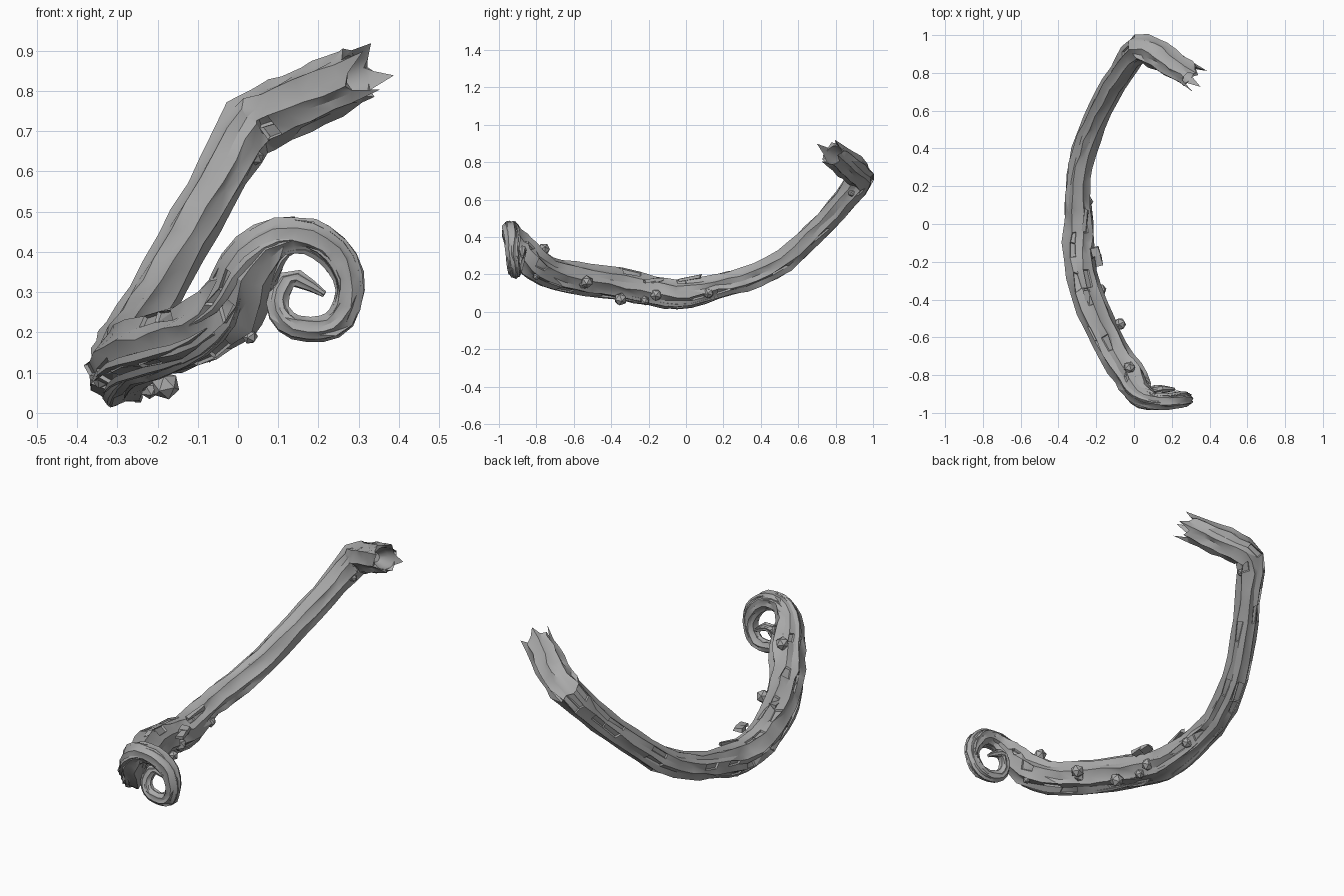
import bpy, bmesh, math, random
from mathutils import Vector, Matrix

if "Cube" in bpy.data.objects:
    bpy.data.objects.remove(bpy.data.objects["Cube"])

random.seed(7)
bark = bpy.data.materials.new("grey_bark")
bark.diffuse_color = (0.4, 0.4, 0.4, 1)
bark.use_nodes = True
bark.node_tree.nodes["Principled BSDF"].inputs["Base Color"].default_value = bark.diffuse_color

# Centre line: x, y, z, radius, from the broken end to the curled tip
PATH = [
    (.315, .775, .850, .066), (.215, .84, .803, .072), (.115, .90, .755, .074), (.022, .925, .705, .073),
    (-.050, .83, .575, .062), (-.135, .69, .425, .061), (-.218, .52, .272, .063), (-.275, .35, .185, .064),
    (-.30, .17, .138, .064), (-.288, 0, .098, .077), (-.295, -.15, .108, .079), (-.258, -.35, .148, .081),
    (-.175, -.55, .175, .081), (-.083, -.72, .208, .080), (-.002, -.83, .278, .083), (.035, -.90, .372, .068),
    (.10, -.935, .435, .048), (.18, -.94, .438, .044), (.248, -.93, .39, .042), (.278, -.93, .31, .035),
    (.252, -.92, .232, .034), (.19, -.915, .208, .030), (.12, -.905, .225, .029), (.098, -.89, .28, .027),
    (.135, -.875, .335, .023), (.215, -.875, .295, .008)]
P = [Vector(p) for p in PATH]


def spline(t):
    """Smooth position and radius at t in 0..1."""
    u = min(max(t, 0), 1) * (len(P) - 1)
    i = min(int(u), len(P) - 2)
    f = u - i
    a, b, c, d = (P[min(max(k, 0), len(P) - 1)] for k in (i - 1, i, i + 1, i + 2))
    return .5 * (2 * b + (c - a) * f + (2 * a - 5 * b + 4 * c - d) * f * f + (3 * b - a - 3 * c + d) * f ** 3)


def frames(n):
    """Twist-free frames along the spline."""
    out, side = [], Vector((0, 0, 1))
    for i in range(n):
        t = i / (n - 1)
        q = spline(t)
        tan = Vector((spline(t + .004) - spline(t - .004))[:3]).normalized()
        side = (side - tan * side.dot(tan)).normalized()
        out.append((Vector(q[:3]), q[3], tan, side.copy(), tan.cross(side)))
    return out


def finish(bm, name, angle=25):
    bmesh.ops.recalc_face_normals(bm, faces=bm.faces)
    me = bpy.data.meshes.new(name)
    bm.to_mesh(me)
    bm.free()
    ob = bpy.data.objects.new(name, me)
    bpy.context.collection.objects.link(ob)
    me.materials.append(bark)
    bpy.ops.object.select_all(action='DESELECT')
    ob.select_set(True)
    bpy.context.view_layer.objects.active = ob
    bpy.ops.object.shade_smooth_by_angle(angle=math.radians(angle))
    return ob


def skin(bm, rings):
    faces, n = [], len(rings[0])
    for a, b in zip(rings, rings[1:]):
        for j in range(n):
            k = (j + 1) % n
            faces.append(bm.faces.new((a[j], a[k], b[k], b[j])))
    return faces


# Grooved branch with a hollow, splintered end
SIDES, RINGS = 16, 60
F = frames(RINGS)
groove = [1.07 if j % 2 else .89 for j in range(SIDES)]
splinter = [random.uniform(-.02, .02) + (.04 if j % 4 == 1 else -.012) for j in range(SIDES)]
bm = bmesh.new()
rings = []
for depth, scale in ((.16, .35), (.10, .7), (.03, .8)):     # inside wall of the hollow
    p, r, tan, s, b = F[0]
    rings.append([bm.verts.new(p + tan * depth + (s * math.cos(a) + b * math.sin(a)) * r * scale)
                  for a in (2 * math.pi * j / SIDES for j in range(SIDES))])
for i, (p, r, tan, s, b) in enumerate(F):
    ring = []
    for j in range(SIDES):
        a = 2 * math.pi * (j + random.uniform(-.25, .25)) / SIDES + i * .03
        rr = r * groove[j] * random.uniform(.93, 1.07)
        slide = -tan * splinter[j] if i == 0 else tan * random.uniform(-.01, .01) * r / .07
        ring.append(bm.verts.new(p + slide + (s * math.cos(a) + b * math.sin(a)) * rr))
    rings.append(ring)
walls = skin(bm, rings)
bm.faces.new(rings[0])
bm.faces.new(rings[-1])
bmesh.ops.recalc_face_normals(bm, faces=bm.faces)

# Long pits sunk into the outer and lower bark
pits = []
for f in walls[6 * SIDES:40 * SIDES]:
    c = f.calc_center_median()
    outward = f.normal.dot(Vector((-.6, .2, -.75)))
    if random.random() < (.16 if outward > .2 else .08 if c.y < .1 else 0):
        pits.append(f)
for f in pits:
    bmesh.ops.inset_individual(bm, faces=[f], thickness=.004, depth=-.009)
bmesh.ops.triangulate(bm, faces=bm.faces)
finish(bm, "branch", 28)


# Raised bark strands that wind along the branch
def strand(name, start, end, angle, turn, width):
    bm = bmesh.new()
    rows = []
    for i in range(start, end + 1):
        p, r, tan, s, b = F[i]
        k = (i - start) / (end - start)
        w = width * (math.sin(math.pi * k) * .9 + .1) * min(1, r / .06)
        a = angle + turn * k
        out = s * math.cos(a) + b * math.sin(a)
        across = tan.cross(out)
        c = p + out * r * random.uniform(.95, 1.0)
        rows.append([bm.verts.new(c + v) for v in (across * w, out * w * .7, -across * w, -out * w)])
    skin(bm, rows)
    bm.faces.new(rows[0])
    bm.faces.new(rows[-1])
    finish(bm, name)


for n in range(14):
    start = random.randint(16, 40)
    strand("bark_strand", start, start + random.randint(6, 11),
           random.uniform(0, 6.28), random.uniform(-.9, .9), random.uniform(.011, .017))

# Round knots
KNOTS = [(-.025, -.76, .335, .034), (-.075, -.53, .16, .035), (-.18, -.35, .068, .036), (-.225, -.16, .09, .034),
         (-.245, .12, .10, .03), (.045, .885, .635, .02), (-.11, -.55, .15, .03), (.03, -.80, .19, .02),
         (-.34, -.2, .085, .026), (-.22, -.22, .06, .026)]
bm = bmesh.new()
for x, y, z, r in KNOTS:
    rot = Matrix.Rotation(random.uniform(0, 3), 4, (1, 1, 0))
    bmesh.ops.create_icosphere(bm, subdivisions=1, radius=r, matrix=Matrix.Translation((x, y, z)) @ rot)
finish(bm, "knots", 20)

# Snapped twig stubs
for loc, size, spin in (((-.205, -.15, .172), (.05, .05, .022), .3),
                        ((-.19, -.195, .165), (.035, .06, .018), .15),
                        ((-.26, .02, .182), (.02, .12, .014), -.15),
                        ((-.24, -.40, .215), (.03, .10, .025), .25)):
    bm = bmesh.new()
    bmesh.ops.create_cube(bm, size=1, matrix=Matrix.Translation(loc) @ Matrix.Rotation(spin, 4, 'Z')
                          @ Matrix.Rotation(.15, 4, 'X') @ Matrix.Diagonal((*size, 1)))
    for v in bm.verts:
        v.co += Vector([random.uniform(-.006, .006) for _ in range(3)])
    finish(bm, "twig_stub")
